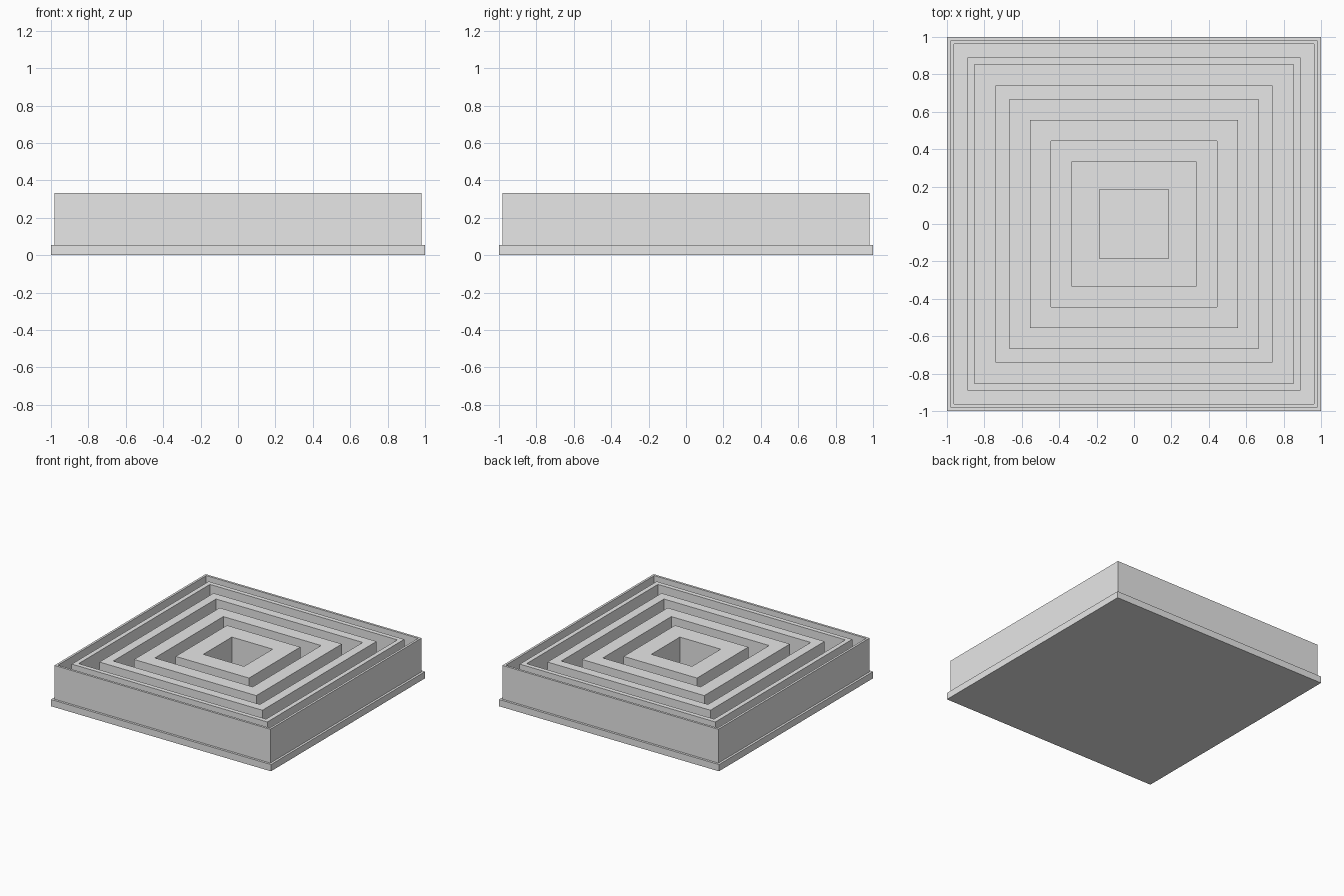
import bpy
import bmesh

cube = bpy.data.objects.get("Cube")
if cube:
    bpy.data.objects.remove(cube, do_unlink=True)

UNIT = 1 / 27          # module of the ring spacing
PLATE_TOP = 1.5 * UNIT
RING_TOP = 9 * UNIT

grey = bpy.data.materials.new("light_grey")
grey.use_nodes = True
grey.diffuse_color = (0.8, 0.8, 0.8, 1)
grey.node_tree.nodes["Principled BSDF"].inputs["Base Color"].default_value = (0.8, 0.8, 0.8, 1)


def finish(name, bm):
    bmesh.ops.recalc_face_normals(bm, faces=bm.faces)
    mesh = bpy.data.meshes.new(name)
    bm.to_mesh(mesh)
    bm.free()
    mesh.materials.append(grey)
    obj = bpy.data.objects.new(name, mesh)
    bpy.context.collection.objects.link(obj)
    return obj


def square(bm, half, z):
    corners = ((-1, -1), (1, -1), (1, 1), (-1, 1))
    return [bm.verts.new((x * half, y * half, z)) for x, y in corners]


def square_ring(name, outer, inner, bottom, top):
    """Square frame with a rectangular cross-section."""
    bm = bmesh.new()
    loops = [square(bm, outer, bottom), square(bm, outer, top),
             square(bm, inner, top), square(bm, inner, bottom)]
    for a, b in zip(loops, loops[1:] + loops[:1]):
        for i in range(4):
            j = (i + 1) % 4
            bm.faces.new((a[i], a[j], b[j], b[i]))
    return finish(name, bm)


# Base plate
bm = bmesh.new()
bmesh.ops.create_cube(bm, size=1)
bmesh.ops.scale(bm, vec=(2, 2, PLATE_TOP), verts=bm.verts)
bmesh.ops.translate(bm, vec=(0, 0, PLATE_TOP / 2), verts=bm.verts)
finish("base_plate", bm)

# Concentric walls, thicker towards the centre
rings = {
    "outer_wall": (26.5, 26),
    "second_wall": (24, 23),
    "third_wall": (20, 18),
    "fourth_wall": (15, 12),
    "centre_wall": (9, 5),
}
for name, (outer, inner) in rings.items():
    square_ring(name, outer * UNIT, inner * UNIT, PLATE_TOP, RING_TOP)
